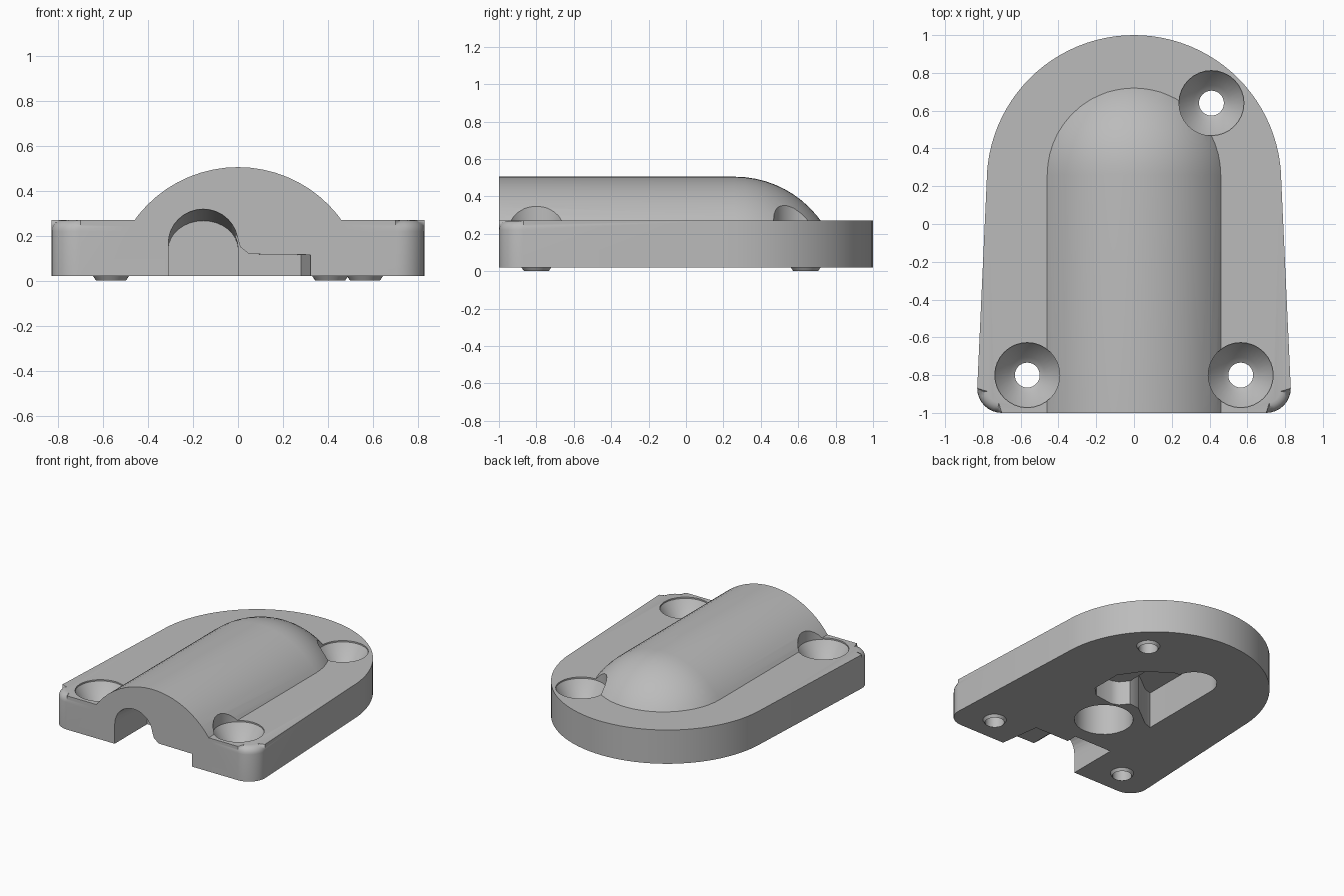
import bpy, bmesh
from math import sin, cos, radians
from mathutils import Matrix

cube = bpy.data.objects.get("Cube")
if cube:
    bpy.data.objects.remove(cube, do_unlink=True)

grey = bpy.data.materials.new("plain grey")
grey.use_nodes = True
grey.diffuse_color = (0.5, 0.5, 0.5, 1)
grey.node_tree.nodes["Principled BSDF"].inputs["Base Color"].default_value = (0.5, 0.5, 0.5, 1)


def to_object(name, bm):
    bmesh.ops.recalc_face_normals(bm, faces=bm.faces)
    mesh = bpy.data.meshes.new(name)
    bm.to_mesh(mesh)
    bm.free()
    mesh.materials.append(grey)
    ob = bpy.data.objects.new(name, mesh)
    bpy.context.collection.objects.link(ob)
    return ob


def arc(cx, cy, r, start, end, steps):
    angles = [radians(start + (end - start) * i / steps) for i in range(steps + 1)]
    return [(cx + r * cos(a), cy + r * sin(a)) for a in angles]


def loft_mesh(rings):
    bm = bmesh.new()
    loops = [[bm.verts.new(p) for p in ring] for ring in rings]
    n = len(loops[0])
    for low, high in zip(loops, loops[1:]):
        for i in range(n):
            j = (i + 1) % n
            bm.faces.new((low[i], low[j], high[j], high[i]))
    bm.faces.new(loops[0][::-1])
    bm.faces.new(loops[-1])
    return bm


def prism(name, outline, z0, z1):
    return to_object(name, loft_mesh([[(x, y, z) for x, y in outline] for z in (z0, z1)]))


def turned(name, x, y, profile):
    rings = [[(px, py, z) for px, py in arc(x, y, r, 0, 348.75, 31)] for r, z in profile]
    return to_object(name, loft_mesh(rings))


def combine(target, tool, operation):
    mod = target.modifiers.new(tool.name, "BOOLEAN")
    mod.operation = operation
    mod.solver = "EXACT"
    mod.object = tool
    bpy.context.view_layer.objects.active = target
    bpy.ops.object.modifier_apply(modifier=mod.name)
    bpy.data.objects.remove(tool, do_unlink=True)


# Base plate with tapered sides, round back and softened top edge
outline = (arc(0.70, -0.87, 0.13, -90, 0, 8) + arc(0, 0.22, 0.78, 0, 180, 48)
           + arc(-0.70, -0.87, 0.13, 180, 270, 8))
bm = loft_mesh([[(x, y, z) for x, y in outline] for z in (0.02, 0.27)])
rim = [e for e in bm.edges if all(v.co.z > 0.2 for v in e.verts)]
bmesh.ops.bevel(bm, geom=rim, offset=0.05, segments=5, profile=0.5, affect="EDGES")
body = to_object("cover_body", bm)

# Raised arch: a ball cut in half and drawn forward
bm = bmesh.new()
bmesh.ops.create_uvsphere(bm, u_segments=64, v_segments=32, radius=0.568,
                          matrix=Matrix.Rotation(radians(-90), 4, "X"))


def trim(point, normal):
    bmesh.ops.bisect_plane(bm, geom=bm.verts[:] + bm.edges[:] + bm.faces[:], dist=1e-4,
                           plane_co=point, plane_no=normal, clear_inner=True)
    edges = [e for e in bm.edges if e.is_boundary]
    bmesh.ops.holes_fill(bm, edges=edges, sides=0)


trim((0, 0, 0), (0, 1, 0))
for v in bm.verts:
    if abs(v.co.y) < 1e-3:
        v.co.y = 0
front = [f for f in bm.faces if all(abs(v.co.y) < 1e-3 for v in f.verts)]
moved = bmesh.ops.extrude_face_region(bm, geom=front)
bmesh.ops.translate(bm, vec=(0, -1.26, 0),
                    verts=[g for g in moved["geom"] if isinstance(g, bmesh.types.BMVert)])
bmesh.ops.delete(bm, geom=[f for f in front if f.is_valid], context="FACES")
trim((0, 0, 0.163), (0, 0, 1))
bmesh.ops.translate(bm, verts=bm.verts[:], vec=(0, 0.26, -0.063))
combine(body, to_object("raised_arch", bm), "UNION")

# Screw positions: collar underneath, then countersunk through hole
for x, y in [(-0.565, -0.8), (0.565, -0.8), (0.41, 0.64)]:
    combine(body, turned("collar", x, y, [(0.066, 0), (0.08, 0.02), (0.08, 0.05)]), "UNION")
    combine(body, turned("screw_hole", x, y, [
        (0.066, -0.05), (0.066, 0.13), (0.095, 0.15), (0.172, 0.26), (0.172, 0.7)]), "DIFFERENCE")

# Arched cable entry at the front, its ceiling sloping down inward
arch = [(-0.31, -0.05)] + arc(-0.155, 0.17, 0.155, 180, 0, 16) + [(0, -0.05)]
entry = to_object("cable_entry", loft_mesh([
    [(x, -1.05, z) for x, z in arch], [(x, -0.62, z * 0.82) for x, z in arch]]))
combine(body, entry, "DIFFERENCE")

# Shallow step beside the entry
step = [(-0.1, -0.05), (-0.1, 0.2), (-0.005, 0.2), (0.01, 0.15), (0.05, 0.118),
        (0.33, 0.115), (0.33, -0.05)]
side_step = to_object("side_step", loft_mesh([
    [(x, -1.05, z) for x, z in step], [(min(x, 0.28), -0.7, z) for x, z in step]]))
combine(body, side_step, "DIFFERENCE")

# Underside pockets
combine(body, prism("round_pocket", arc(0, -0.32, 0.2, 0, 348.75, 31), -0.05, 0.27), "DIFFERENCE")
slot = [(-0.31, -0.2), (-0.25, -0.18), (-0.16, -0.11), (-0.08, -0.05), (0, -0.04)]
slot += arc(-0.155, 0.45, 0.155, 0, 180, 16)
combine(body, prism("long_slot", slot, -0.05, 0.29), "DIFFERENCE")
pocket = [(-0.05, -0.045), (0.0, -0.04), (0.05, -0.1), (0.1, -0.12), (0.25, -0.1), (0.32, -0.03),
          (0.32, 0.2), (0.22, 0.344), (0.046, 0.474), (-0.05, 0.48)]
combine(body, prism("side_pocket", pocket, -0.05, 0.2), "DIFFERENCE")

# Smooth curves, sharp edges
bpy.ops.object.select_all(action="DESELECT")
body.select_set(True)
bpy.context.view_layer.objects.active = body
bpy.ops.object.shade_smooth_by_angle(angle=radians(30))
